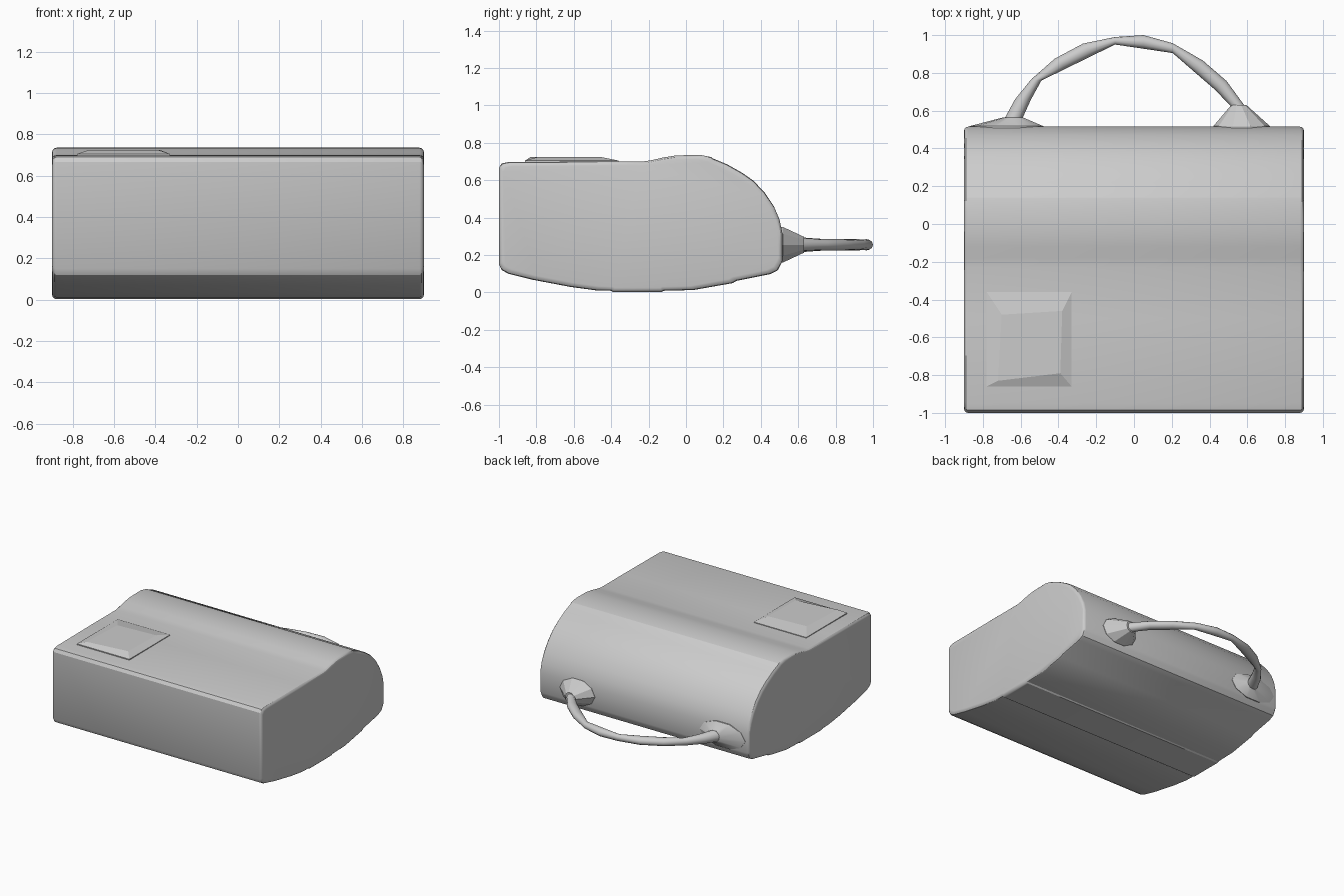
import bpy, bmesh, math
from mathutils import Vector

if "Cube" in bpy.data.objects:
    bpy.data.objects.remove(bpy.data.objects["Cube"], do_unlink=True)

# One plain grey for everything
grey = bpy.data.materials.new("light_grey")
grey.use_nodes = True
grey.diffuse_color = (0.6, 0.6, 0.6, 1)
grey.node_tree.nodes["Principled BSDF"].inputs["Base Color"].default_value = (0.6, 0.6, 0.6, 1)


def finish(name, bm, angle=30):
    bmesh.ops.recalc_face_normals(bm, faces=bm.faces)
    mesh = bpy.data.meshes.new(name)
    bm.to_mesh(mesh)
    bm.free()
    mesh.materials.append(grey)
    obj = bpy.data.objects.new(name, mesh)
    bpy.context.collection.objects.link(obj)
    bpy.ops.object.select_all(action='DESELECT')
    obj.select_set(True)
    bpy.context.view_layer.objects.active = obj
    bpy.ops.object.shade_smooth_by_angle(angle=math.radians(angle))
    return obj


def loft(name, rings, angle=40):
    """Skin a row of equally long point rings and cap both ends."""
    bm = bmesh.new()
    rows = [[bm.verts.new(p) for p in ring] for ring in rings]
    n = len(rows[0])
    for a, b in zip(rows, rows[1:]):
        for i in range(n):
            j = (i + 1) % n
            bm.faces.new((a[i], a[j], b[j], b[i]))
    bm.faces.new(rows[0])
    bm.faces.new(rows[-1])
    return finish(name, bm, angle)


# Body: side profile (y, z) swept across x
bottom = [(-1, .15), (-.985, .12), (-.95, .1), (-.82, .068), (-.62, .03), (-.48, .011),
          (-.4, .009), (-.39, .002), (-.13, .002), (-.12, .009), (.04, .013),
          (.25, .05), (.27, .062), (.45, .098), (.49, .118), (.507, .15)]
back = [(.515, .17), (.515, .32), (.5, .39), (.47, .46), (.42, .535), (.36, .598), (.3, .64),
        (.22, .685), (.143, .717), (.137, .723), (.08, .735), (-.05, .733), (-.12, .722)]
top = [(-.18, .708), (-.23, .7), (-.5, .7), (-.95, .697), (-.985, .69), (-1, .667)]
profile = bottom + back + top
half = .9
inset = .022
mid = Vector((-.25, .36))


def body_ring(x, shrink):
    pts = []
    for y, z in profile:
        pts.append((x, y - math.copysign(shrink, y - mid.x) * min(1, abs(y - mid.x) * 3),
                    z - math.copysign(shrink, z - mid.y) * min(1, abs(z - mid.y) * 4)))
    return pts


steps = [(half - inset * (1 - math.sin(a)), inset * (1 - math.cos(a)))
         for a in (0, math.pi / 6, math.pi / 3, math.pi / 2)]
rings = [body_ring(-x, s) for x, s in reversed(steps)] + [body_ring(x, s) for x, s in steps]
loft("body", rings, 30)

# Raised pad on the lid
base = [(-.78, -.86), (-.33, -.86), (-.33, -.36), (-.78, -.36)]
crown = [(-.72, -.83), (-.39, -.79), (-.38, -.46), (-.7, -.48)]
loft("lid_pad", [[(x, y, .69) for x, y in base],
                 [(x, y, .705) for x, y in base],
                 [(x, y, .725) for x, y in crown]], 5)

# Carry handle: each station joins an inner and an outer point of the arc
Z = .255
stations = [((-.595, .55), (-.69, .55), .045), ((-.545, .66), (-.63, .66), .036),
            ((-.49, .76), (-.545, .765), .029), ((-.36, .823), (-.42, .875), .03),
            ((-.23, .887), (-.27, .955), .03), ((-.1, .95), (-.1, .99), .026),
            ((.05, .928), (.05, 1), .03), ((.205, .905), (.205, .957), .026),
            ((.32, .805), (.365, .865), .03), ((.43, .71), (.49, .757), .03),
            ((.525, .61), (.59, .62), .035)]


def handle_ring(inner, outer, h):
    a, b = Vector(inner), Vector(outer)
    ring = []
    for k in range(12):
        t = math.tau * k / 12
        c = (a + b) / 2 + (b - a) / 2 * math.cos(t)
        ring.append((c.x, c.y, Z + h * math.sin(t)))
    return ring


loft("carry_handle", [handle_ring(*s) for s in stations], 50)


# Flared mounts where the handle meets the back
def mount(name, left, right, tip_left, tip_right, tip_y):
    rings = []
    for y, l, r, h in ((.5, left, right, .1), (.518, left, right, .1),
                       (tip_y, tip_left, tip_right, .045)):
        rings.append([((l + r) / 2 + (r - l) / 2 * math.cos(math.tau * k / 10), y,
                       Z + h * math.sin(math.tau * k / 10)) for k in range(10)])
    loft(name, rings, 25)


mount("right_handle_mount", -.87, -.48, -.69, -.59, .565)
mount("left_handle_mount", .42, .72, .515, .595, .63)
